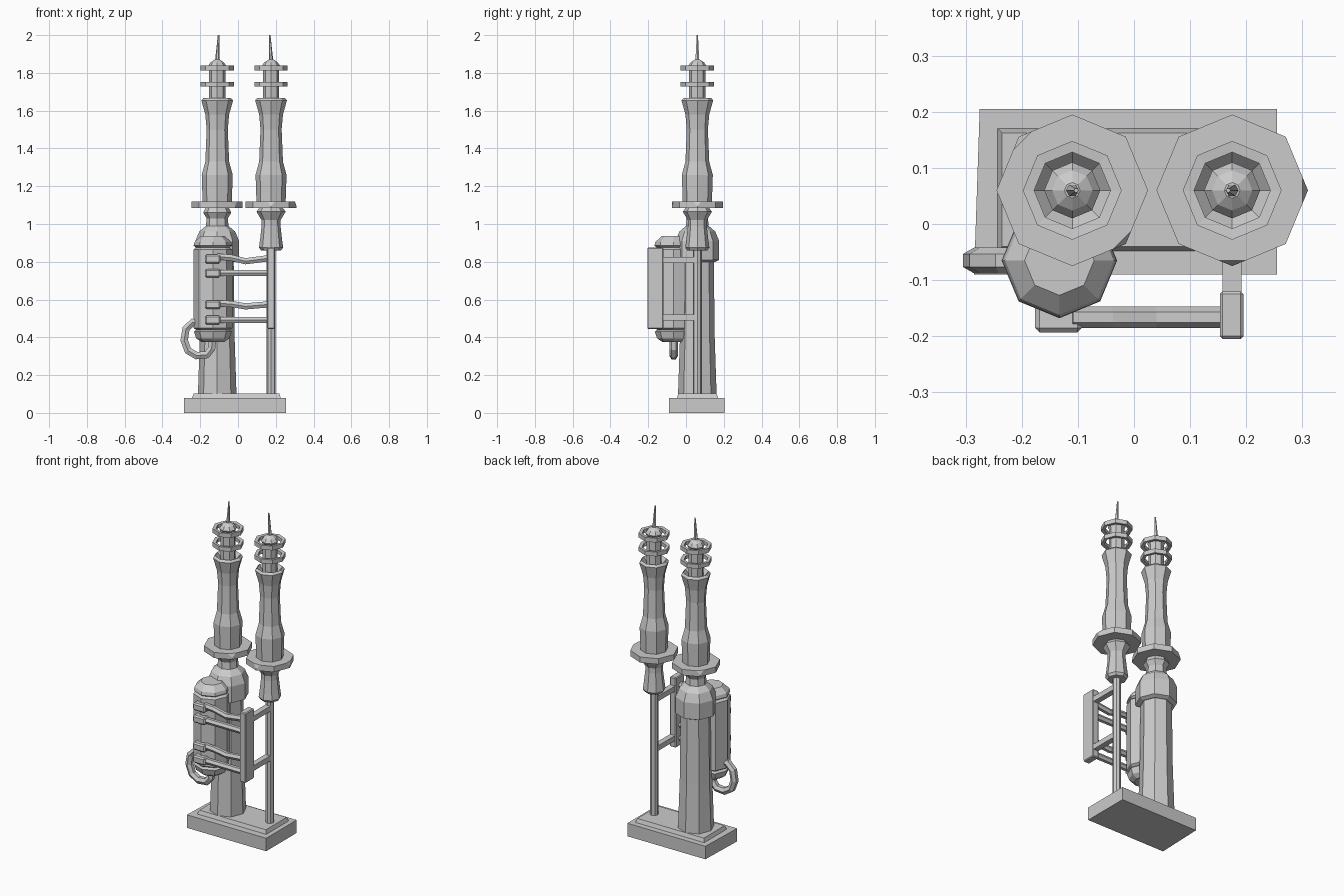
import bpy, bmesh
from math import sin, cos, pi
from mathutils import Vector

if "Cube" in bpy.data.objects:
    bpy.data.objects.remove(bpy.data.objects["Cube"])


def finish(name, bm):
    bmesh.ops.recalc_face_normals(bm, faces=bm.faces)
    me = bpy.data.meshes.new(name)
    bm.to_mesh(me)
    bm.free()
    ob = bpy.data.objects.new(name, me)
    bpy.context.collection.objects.link(ob)
    return ob


def loft(name, rings, closed=False, chips=()):
    """Skin a list of point rings; cap both ends unless closed."""
    bm = bmesh.new()
    vs = [[bm.verts.new(p) for p in ring] for ring in rings]
    n = len(vs[0])
    pairs = list(zip(vs, vs[1:])) + ([(vs[-1], vs[0])] if closed else [])
    for a, b in pairs:
        for i in range(n):
            j = (i + 1) % n
            bm.faces.new((a[i], a[j], b[j], b[i]))
    if not closed:
        bm.faces.new(vs[0])
        bm.faces.new(vs[-1])
    if chips:
        bmesh.ops.bevel(bm, geom=[vs[-1][i] for i in chips], offset=0.025,
                        segments=1, affect='VERTICES')
    return finish(name, bm)


def lathe(name, x, y, profile, closed=False, chips=(), n=8):
    rings = [[(x + r * cos(2 * pi * i / n), y + r * sin(2 * pi * i / n), z)
              for i in range(n)] for r, z in profile]
    return loft(name, rings, closed, chips)


def box(name, x0, x1, y0, y1, z0, z1, bevel=0.0, inset=0.0):
    rings = []
    for z, d in ((z0, 0), (z1, inset)):
        rings.append([(x0 + d, y0 + d, z), (x1 - d, y0 + d, z),
                      (x1 - d, y1 - d, z), (x0 + d, y1 - d, z)])
    ob = loft(name, rings)
    if bevel:
        m = ob.modifiers.new("bevel", 'BEVEL')
        m.width = bevel
        m.segments = 1
    return ob


def tube(name, pts, y, radius, n=6):
    """Round bar along a path lying in the xz plane."""
    pts = [Vector((x, y, z)) for x, z in pts]
    rings = []
    for i, p in enumerate(pts):
        t = (pts[min(i + 1, len(pts) - 1)] - pts[max(i - 1, 0)]).normalized()
        u = Vector((0, 1, 0))
        w = t.cross(u)
        rings.append([p + radius * (cos(2 * pi * k / n) * u + sin(2 * pi * k / n) * w)
                      for k in range(n)])
    return loft(name, rings)


# stand: slightly skewed slab and chamfered top plate
loft("base", [[(-0.285, -0.09, z), (0.255, -0.09, z), (0.255, 0.205, z),
               (-0.275, 0.205, z)] for z in (0, 0.08)])
box("base_plate", -0.245, 0.228, -0.05, 0.172, 0.075, 0.103, inset=0.01)

# thick column and thin pole under the two emitters
XL, XR, Y = -0.11, 0.175, 0.06
lathe("thick_column", XL, Y, [(0.102, 0.10), (0.092, 0.4), (0.087, 0.82)])
lathe("column_cap", XL, Y, [(0.095, 0.80), (0.116, 0.81), (0.116, 0.91),
                            (0.095, 0.96), (0.06, 0.99), (0.056, 1.03),
                            (0.074, 1.06), (0.06, 1.09)])
lathe("thin_pole", XR, Y, [(0.024, 0.10), (0.024, 0.88)])
lathe("pole_grip", XR, Y, [(0.053, 0.86), (0.064, 0.875), (0.058, 0.92),
                           (0.05, 0.99), (0.05, 1.02), (0.077, 1.065), (0.06, 1.09)])

# twin emitters: disc, waisted barrel, core, hoops, spike
for side, x, lean, chips in (("left", XL, 0.007, (3, 7)), ("right", XR, -0.007, (0, 6))):
    lathe(side + "_disc", x, Y, [(0.135, 1.085), (0.135, 1.12)], chips=chips)
    lathe(side + "_barrel", x, Y, [(0.077, 1.11), (0.082, 1.26), (0.063, 1.33),
                                   (0.056, 1.50), (0.063, 1.58), (0.084, 1.655),
                                   (0.072, 1.668), (0.04, 1.63)])
    lathe(side + "_core", x, Y, [(0.043, 1.62), (0.043, 1.82), (0.05, 1.835),
                                 (0.036, 1.855), (0.014, 1.87)])
    for k, z in enumerate((1.74, 1.825)):
        lathe(f"{side}_hoop_{k}", x, Y, [(0.088, z - 0.013), (0.088, z + 0.013),
                                         (0.068, z + 0.011), (0.068, z - 0.011)], closed=True)
    n = 6
    loft(side + "_spike", [[(x + dx + r * cos(2 * pi * i / n), Y + r * sin(2 * pi * i / n), z)
                            for i in range(n)]
                           for r, dx, z in ((0.012, 0, 1.86), (0.004, lean, 2.0))])

# side tank with bevelled caps
TX, TY = -0.133, -0.065
lathe("tank", TX, TY, [(0.06, 0.375), (0.088, 0.395), (0.1, 0.43), (0.088, 0.44),
                       (0.103, 0.45), (0.103, 0.865), (0.088, 0.875),
                       (0.102, 0.885), (0.097, 0.905), (0.062, 0.937)])

# hose looping out of the tank
tube("hose", [(-0.19, 0.475), (-0.24, 0.48), (-0.275, 0.445), (-0.285, 0.385),
              (-0.265, 0.33), (-0.22, 0.303), (-0.165, 0.308), (-0.14, 0.34),
              (-0.135, 0.39)], TY, 0.023)

# clamps and arms holding the tank
for k, (z, sag) in enumerate(((0.815, 0.012), (0.74, 0), (0.572, 0.008), (0.492, 0))):
    box(f"clamp_{k}", -0.176, -0.093, -0.193, -0.13, z - 0.023, z + 0.023, bevel=0.008)
    path = [(-0.11, z + sag), (-0.04, z + sag * 0.6), (0.04, z - sag), (0.17, z + sag * 0.4)]
    tube(f"arm_{k}", path, -0.166, 0.019)

# upright plate and its brackets to the pole
box("upright_plate", 0.153, 0.195, -0.205, -0.12, 0.445, 0.875, bevel=0.005)
for k, z in enumerate((0.81, 0.505)):
    box(f"bracket_{k}", 0.158, 0.192, -0.13, 0.05, z - 0.016, z + 0.016)
